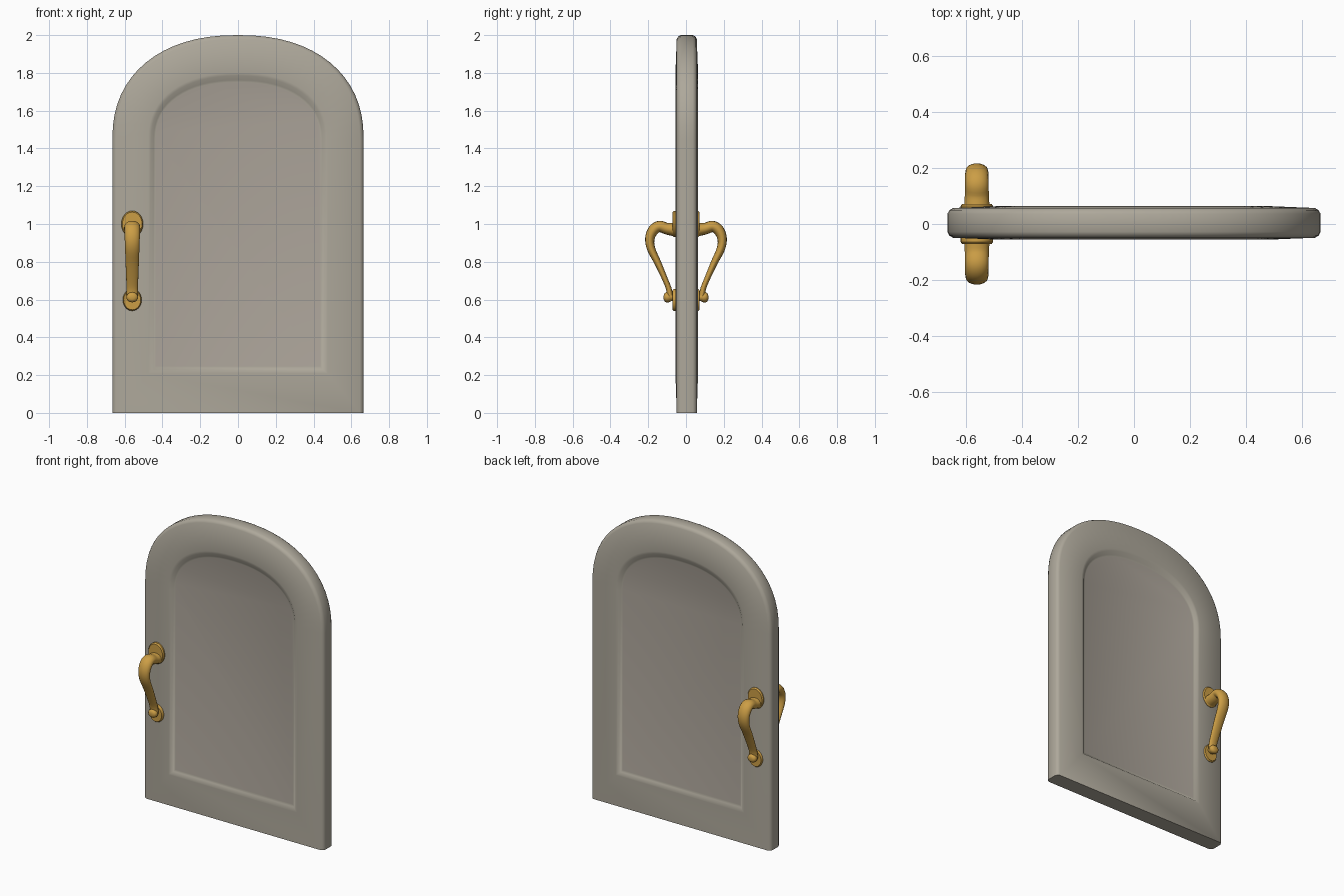
import bpy, bmesh, math
from mathutils import Vector

if "Cube" in bpy.data.objects:
    bpy.data.objects.remove(bpy.data.objects["Cube"])


def material(name, rgb):
    m = bpy.data.materials.new(name)
    m.diffuse_color = (*rgb, 1)
    m.use_nodes = True
    m.node_tree.nodes["Principled BSDF"].inputs["Base Color"].default_value = m.diffuse_color
    return m


STONE = material("warm grey", (0.42, 0.39, 0.325))
PANEL = material("panel grey", (0.41, 0.37, 0.32))
BRASS = material("brass", (0.60, 0.34, 0.06))


def finish(bm, name, mats, angle=35):
    bmesh.ops.recalc_face_normals(bm, faces=bm.faces)
    me = bpy.data.meshes.new(name)
    bm.to_mesh(me)
    bm.free()
    ob = bpy.data.objects.new(name, me)
    bpy.context.collection.objects.link(ob)
    for m in mats:
        me.materials.append(m)
    bpy.ops.object.select_all(action='DESELECT')
    ob.select_set(True)
    bpy.context.view_layer.objects.active = ob
    bpy.ops.object.shade_smooth_by_angle(angle=math.radians(angle))
    return ob


def loft(bm, rings):
    """Skin a list of equal-length closed rings and cap both ends."""
    loops = [[bm.verts.new(p) for p in r] for r in rings]
    n = len(loops[0])
    for a, b in zip(loops, loops[1:]):
        for i in range(n):
            j = (i + 1) % n
            bm.faces.new((a[i], a[j], b[j], b[i]))
    return [bm.faces.new(loops[0]), bm.faces.new(loops[-1])]


def arch(half, bottom, spring, top, y, steps=32, power=2.25):
    """Door outline: flat bottom, straight sides, soft arched top."""
    pts = [(-half, y, bottom), (half, y, bottom)]
    for i in range(steps + 1):
        t = math.pi * i / steps
        c, s = math.cos(t), max(math.sin(t), 0)
        x = math.copysign(abs(c) ** (2 / power), c) * half
        pts.append((x, y, spring + (top - spring) * s ** (2 / power)))
    return pts


# Door slab: bevelled rim, frame rising gently to a recessed panel, both sides
profile = [  # half width, bottom, spring, top, depth
    (0.436, 0.245, 1.45, 1.750, 0.043),
    (0.446, 0.232, 1.45, 1.762, 0.046),
    (0.460, 0.220, 1.45, 1.785, 0.058),
    (0.475, 0.208, 1.45, 1.800, 0.060),
    (0.645, 0.000, 1.45, 1.980, 0.053),
    (0.658, 0.000, 1.45, 1.993, 0.045),
    (0.665, 0.000, 1.45, 2.000, 0.032),
]
CY = 0.004
rings = [arch(*p[:4], CY - p[4]) for p in profile]
rings += [arch(*p[:4], CY + p[4]) for p in reversed(profile)]
bm = bmesh.new()
for cap in loft(bm, rings):
    cap.material_index = 1
finish(bm, "door", [STONE, PANEL], 40)


# Handles, one on each side
HX = -0.56
path = [  # distance from door, height, half thickness, half width
    (0.050, 0.970, 0.038, 0.046), (0.100, 0.975, 0.031, 0.043),
    (0.140, 0.987, 0.030, 0.042), (0.172, 0.968, 0.029, 0.042),
    (0.191, 0.925, 0.025, 0.040), (0.185, 0.870, 0.022, 0.038),
    (0.147, 0.790, 0.018, 0.035), (0.112, 0.710, 0.015, 0.032),
    (0.092, 0.660, 0.015, 0.030), (0.084, 0.620, 0.016, 0.030),
]


def smooth_path(pts, sub=4):
    """Catmull-Rom resampling of the path and its radii."""
    v = [Vector(p) for p in pts]
    v = [2 * v[0] - v[1]] + v + [2 * v[-1] - v[-2]]
    out = []
    for i in range(1, len(v) - 2):
        a, b, c, d = v[i - 1:i + 3]
        for k in range(sub):
            t = k / sub
            out.append(0.5 * (2 * b + (c - a) * t + (2 * a - 5 * b + 4 * c - d) * t * t
                              + (3 * b - a - 3 * c + d) * t ** 3))
    return out + [v[-2]]


def handle(side, label):
    # Curved grip
    pts = smooth_path(path)
    grip = []
    for i, p in enumerate(pts):
        q, r = pts[max(i - 1, 0)], pts[min(i + 1, len(pts) - 1)]
        ty, tz = r[0] - q[0], r[1] - q[1]
        ln = math.hypot(ty, tz)
        ny, nz = -tz / ln, ty / ln
        ring = []
        for k in range(16):
            a = math.tau * k / 16
            o = p[2] * math.sin(a)
            ring.append((HX + p[3] * math.cos(a), side * (p[0] + ny * o), p[1] + nz * o))
        grip.append(ring)
    bm = bmesh.new()
    loft(bm, grip)
    finish(bm, label + "_handle_grip", [BRASS], 50)

    # Rolled foot of the grip
    foot = [(0.05, 0.020), (0.080, 0.021), (0.090, 0.027), (0.105, 0.027),
            (0.114, 0.021), (0.118, 0.010)]
    bm = bmesh.new()
    loft(bm, [[(HX + 1.15 * r * math.cos(math.tau * k / 16), side * y,
                0.612 + r * math.sin(math.tau * k / 16)) for k in range(16)]
              for y, r in foot])
    finish(bm, label + "_handle_foot", [BRASS], 50)

    # Oval mounting plates
    for name, z, w, h in (("upper", 1.0, 0.058, 0.070), ("lower", 0.598, 0.050, 0.058)):
        bm = bmesh.new()
        loft(bm, [[(HX + s * w * math.cos(math.tau * k / 24), side * y,
                    z + s * h * math.sin(math.tau * k / 24)) for k in range(24)]
                  for y, s in ((0.04, 1), (0.064, 1), (0.072, 0.90))])
        finish(bm, label + "_" + name + "_plate", [BRASS])


handle(-1, "front")
handle(1, "back")
